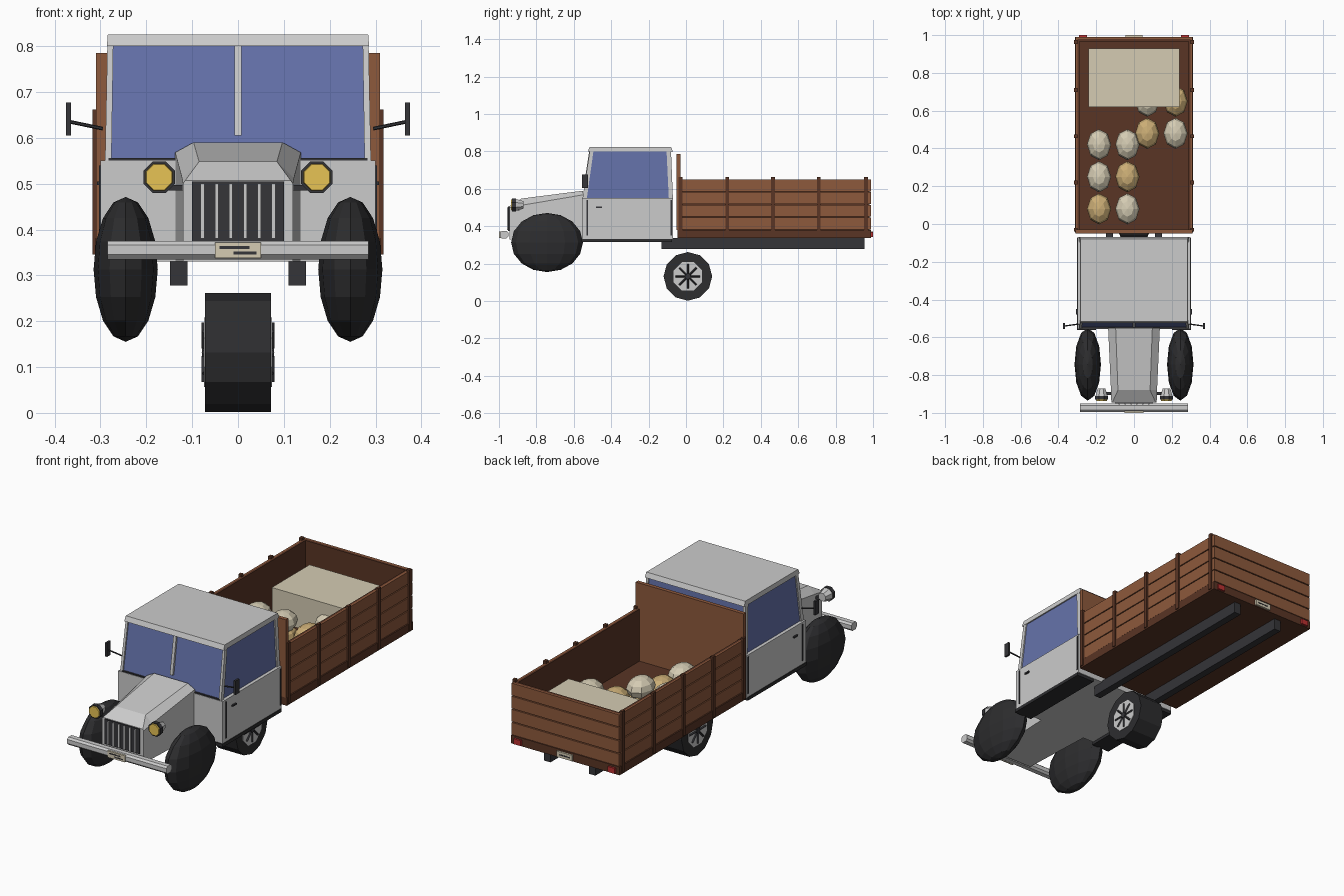
import bpy, bmesh, math
from mathutils import Vector, Matrix

if "Cube" in bpy.data.objects:
    bpy.data.objects.remove(bpy.data.objects["Cube"])


def mat(name, r, g, b):
    m = bpy.data.materials.new(name)
    m.diffuse_color = (r, g, b, 1)
    m.use_nodes = True
    m.node_tree.nodes["Principled BSDF"].inputs["Base Color"].default_value = m.diffuse_color
    return m


BLACK = mat("rubber_black", .026, .026, .028)
DARK = mat("dark_trim", .035, .035, .04)
GLASS = mat("blue_glass", .13, .17, .41)
WOOD = mat("wood", .27, .10, .045)
DWOOD = mat("dark_wood", .10, .035, .018)
YELLOW = mat("lamp_yellow", .8, .55, .09)
RED = mat("lamp_red", .5, .03, .03)
CREAM = mat("cream_cloth", .66, .60, .45)
TAN = mat("tan_cloth", .60, .42, .18)


def finish(name, bm, m=None):
    bmesh.ops.recalc_face_normals(bm, faces=bm.faces)
    me = bpy.data.meshes.new(name)
    bm.to_mesh(me)
    bm.free()
    ob = bpy.data.objects.new(name, me)
    bpy.context.collection.objects.link(ob)
    if m:
        me.materials.append(m)
    return ob


def loft(name, rings, m=None):
    """Skin matching rings of points and cap both ends."""
    bm = bmesh.new()
    vs = [[bm.verts.new(p) for p in r] for r in rings]
    n = len(vs[0])
    for a, b in zip(vs, vs[1:]):
        for i in range(n):
            j = (i + 1) % n
            bm.faces.new((a[i], a[j], b[j], b[i]))
    bm.faces.new(vs[0])
    bm.faces.new(vs[-1])
    return finish(name, bm, m)


def rect(x0, x1, y0, y1, z):
    return [(x0, y0, z), (x1, y0, z), (x1, y1, z), (x0, y1, z)]


def box(name, x0, x1, y0, y1, z0, z1, m=None):
    return loft(name, [rect(x0, x1, y0, y1, z0), rect(x0, x1, y0, y1, z1)], m)


def rod(name, a, b, r1, r2, n, m=None, turn=0):
    """Tapered n-sided cylinder from a to b."""
    a, b = Vector(a), Vector(b)
    q = (b - a).to_track_quat('Z', 'Y').to_matrix().to_4x4()
    bm = bmesh.new()
    bmesh.ops.create_cone(bm, cap_ends=True, segments=n, radius1=r1, radius2=r2, depth=(b - a).length,
                          matrix=Matrix.Translation((a + b) / 2) @ q @ Matrix.Rotation(turn, 4, 'Z'))
    return finish(name, bm, m)


def blob(name, c, s, u, v, m):
    """Faceted ellipsoid."""
    bm = bmesh.new()
    bmesh.ops.create_uvsphere(bm, u_segments=u, v_segments=v, radius=1,
                              matrix=Matrix.Translation(c) @ Matrix.Diagonal((*s, 1)))
    return finish(name, bm, m)


# cab
box("cab_body", -.3, .3, -.555, -.07, .33, .55)
loft("cab_windows", [rect(-.283, .283, -.545, -.076, .55), rect(-.279, .279, -.508, -.086, .80)], GLASS)
loft("cab_roof", [rect(-.286, .286, -.525, -.07, .80), rect(-.284, .284, -.515, -.08, .825)])
box("windshield_sill", -.283, .283, -.553, -.545, .55, .556, DARK)
loft("windshield_divider", [rect(-.008, .008, -.548, -.53, .605), rect(-.008, .008, -.518, -.50, .80)])

# hood: rings along y (half top, z top, half shoulder, z shoulder)
loft("hood", [[(-hs, y, .33), (hs, y, .33), (hs, y, zs), (ht, y, zt), (-ht, y, zt), (-hs, y, zs)]
              for y, ht, zt, hs, zs in ((-.945, .115, .507, .12, .50),
                                        (-.88, .085, .548, .122, .512),
                                        (-.55, .097, .59, .137, .568))])

# grille with bars
box("grille", -.1, .1, -.951, -.94, .375, .505, DARK)
for i in range(6):
    x = -.0775 + i * .031
    box("grille_bar", x - .004, x + .004, -.956, -.948, .38, .5)

# bumper with chamfered section, front plate
sec = [(-.95, .345), (-.95, .366), (-.96, .375), (-.985, .375), (-.995, .366),
       (-.995, .345), (-.985, .335), (-.96, .335)]
loft("front_bumper", [[(x, y, z) for y, z in sec] for x in (-.285, .285)])
box("front_plate", -.05, .05, -1, -.99, .338, .372, CREAM)
for x0, x1, z in ((-.04, .025, .361), (-.01, .04, .349)):
    box("plate_mark", x0, x1, -1.001, -.998, z - .003, z + .003, DARK)

for s in (-1, 1):
    # window pillars
    for name, yb, yt in (("front_pillar", (-.553, -.53), (-.515, -.495)),
                         ("rear_pillar", (-.092, -.07), (-.104, -.08))):
        loft(name, [rect(s * .276, s * .29, *yb, .55), rect(s * .272, s * .285, *yt, .80)])
    # door gaps, handle, sill
    for y in (-.527, -.08):
        box("door_gap", s * .295, s * .303, y - .004, y + .004, .35, .54, DARK)
    box("door_handle", s * .298, s * .308, -.48, -.45, .497, .505, DARK)
    box("running_board", s * .2, s * .303, -.56, -.075, .315, .332, BLACK)
    # mirrors
    rod("mirror_arm", (s * .295, -.53, .62), (s * .367, -.54, .635), .004, .004, 6, DARK)
    box("mirror", s * .364, s * .375, -.555, -.525, .605, .677, DARK)
    # headlights
    x, z = s * .172, .514
    rod("headlight_shell", (x, -.87, z), (x, -.91, z), .022, .034, 8, None, math.pi / 8)
    rod("headlight_rim", (x, -.91, z), (x, -.93, z), .037, .037, 8, DARK, math.pi / 8)
    rod("headlight_lens", (x, -.925, z), (x, -.936, z), .033, .03, 8, YELLOW, math.pi / 8)
    box("headlight_bracket", s * .11, s * .17, -.905, -.89, .485, .497, DARK)
    # front wheels
    blob("front_wheel", (s * .245, -.743, .313), (.07, .192, .158), 12, 8, BLACK)
    # chassis rails
    box("chassis_rail", s * .11, s * .148, -.13, .955, .278, .337, DARK)
    # hub and spokes of the rear wheel
    c = Vector((0, .01, .132))
    rod("rear_hub", c + Vector((s * .06, 0, 0)), c + Vector((s * .074, 0, 0)), .085, .082, 8, None, math.pi / 8)
    rod("rear_hub_cap", c + Vector((s * .07, 0, 0)), c + Vector((s * .079, 0, 0)), .02, .016, 8, DARK)
    for k in range(8):
        d = Vector((0, math.cos(k * math.pi / 4), math.sin(k * math.pi / 4)))
        o = c + Vector((s * .0735, 0, 0))
        rod("rear_spoke", o + d * .012, o + d * .065, .006, .006, 4, DARK)
    # tail lights
    box("tail_light", s * .25, s * .29, .985, 1, .342, .37, RED)

# rear wheel
rod("rear_tyre", (-.072, .01, .132), (.072, .01, .132), .13, .13, 12, BLACK)

# cargo bed: floor, walls made of a dark core with planks outside
box("bed_floor", -.312, .312, -.045, .99, .337, .38, DWOOD)
box("bed_headboard", -.31, .31, -.05, -.03, .38, .785, WOOD)
box("tailgate_core", -.3, .3, .965, .98, .38, .65, DWOOD)
for s in (-1, 1):
    box("bed_side_core", s * .288, s * .3, -.03, .98, .38, .65, DWOOD)
    for y in (-.03, .22, .465, .71, .963):
        box("bed_post", s * .3, s * .317, y - .01, y + .01, .345, .662, DWOOD)
for i in range(4):
    z0, z1 = .383 + i * .068, .446 + i * .068
    for s in (-1, 1):
        box("bed_side_plank", s * .297, s * .309, -.03, .982, z0, z1, WOOD)
    box("tailgate_plank", -.309, .309, .977, .99, z0, z1, WOOD)
box("rear_plate", -.045, .045, .985, 1, .342, .372, CREAM)
box("rear_plate_mark", -.03, .03, .995, 1.001, .354, .36, DARK)

# cargo: crate and sacks
box("crate", -.24, .24, .62, .93, .38, .55, CREAM)
sacks = [(-.185, .08, .44, TAN), (-.035, .08, .44, CREAM), (-.185, .25, .44, CREAM),
         (-.035, .25, .44, TAN), (-.185, .42, .43, TAN), (-.035, .42, .43, TAN),
         (-.185, .42, .505, CREAM), (-.035, .42, .505, CREAM), (.07, .48, .44, TAN),
         (.22, .48, .44, CREAM), (.07, .65, .44, CREAM), (.22, .65, .44, TAN)]
for x, y, z, m in sacks:
    blob("sack", (x, y, z), (.064, .082, .054), 8, 6, m)
